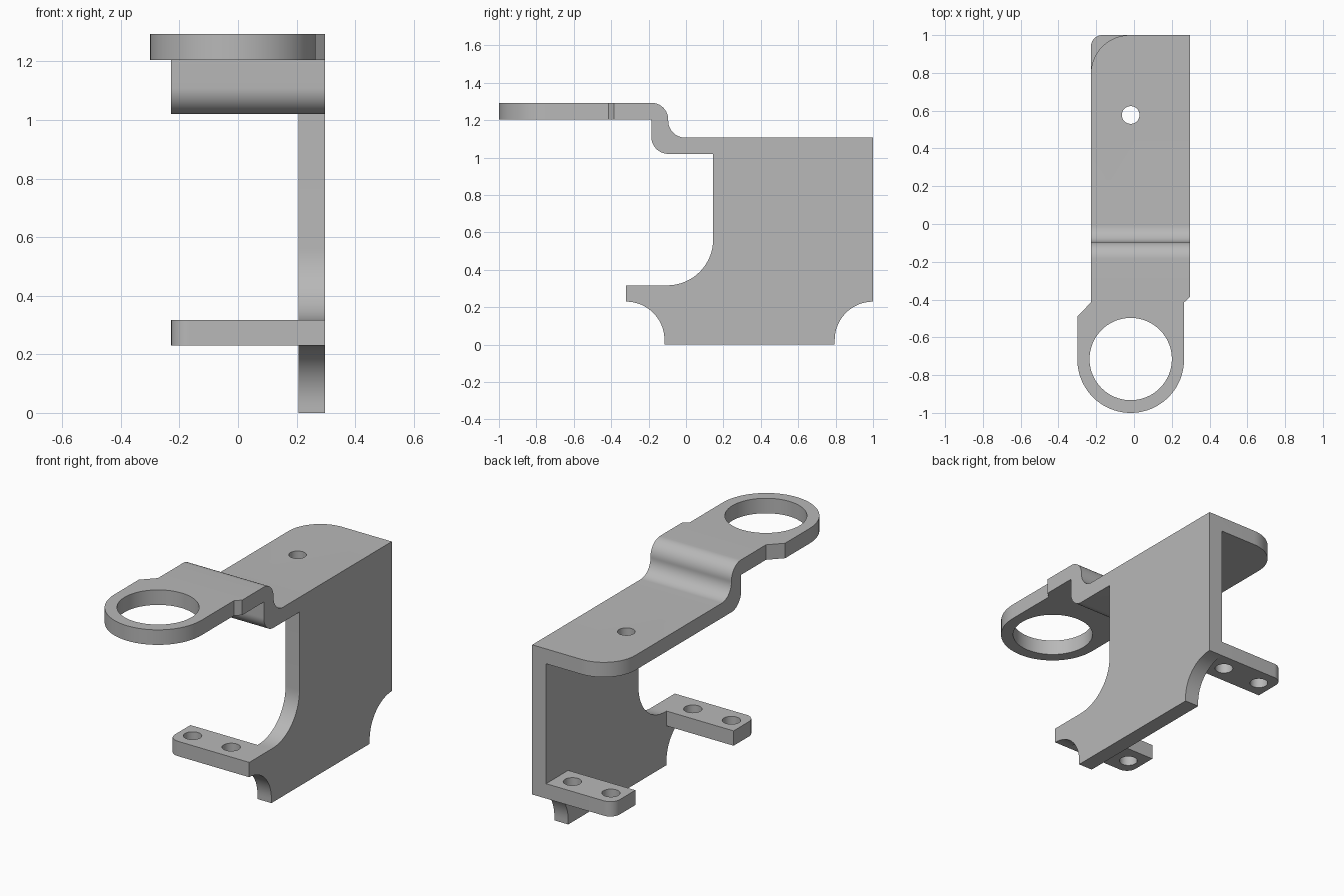
import bpy, bmesh, math
from mathutils import Vector

if "Cube" in bpy.data.objects:
    bpy.data.objects.remove(bpy.data.objects["Cube"])

grey = bpy.data.materials.new("plain_grey")
grey.diffuse_color = (0.48, 0.48, 0.48, 1)
grey.use_nodes = True
grey.node_tree.nodes["Principled BSDF"].inputs["Base Color"].default_value = grey.diffuse_color


def arc(cx, cy, r, a0, a1, n=16):
    """Points on an arc, angles in degrees."""
    return [(cx + r * math.cos(math.radians(a0 + (a1 - a0) * i / n)),
             cy + r * math.sin(math.radians(a0 + (a1 - a0) * i / n))) for i in range(n + 1)]


def prism(name, pts, lo, hi, axis):
    """Extrude an outline: axis 'x' takes (y, z) points, axis 'z' takes (x, y) points."""
    place = (lambda p, h: (h, p[0], p[1])) if axis == 'x' else (lambda p, h: (p[0], p[1], h))
    bm = bmesh.new()
    face = bm.faces.new([bm.verts.new(place(p, lo)) for p in pts])
    new = bmesh.ops.extrude_face_region(bm, geom=[face])["geom"]
    shift = Vector(place((0, 0), hi - lo))
    bmesh.ops.translate(bm, vec=shift, verts=[v for v in new if isinstance(v, bmesh.types.BMVert)])
    bmesh.ops.recalc_face_normals(bm, faces=bm.faces)
    mesh = bpy.data.meshes.new(name)
    bm.to_mesh(mesh)
    bm.free()
    mesh.materials.append(grey)
    obj = bpy.data.objects.new(name, mesh)
    bpy.context.collection.objects.link(obj)
    return obj


def combine(obj, other, operation):
    """Apply a boolean and remove the second object."""
    mod = obj.modifiers.new("bool", 'BOOLEAN')
    mod.object, mod.operation, mod.solver = other, operation, 'EXACT'
    bpy.context.view_layer.objects.active = obj
    bpy.ops.object.modifier_apply(modifier=mod.name)
    bpy.data.objects.remove(other)


def drill(obj, x, y, r, z0, z1, n=32):
    combine(obj, prism("hole_cutter", arc(x, y, r, 0, 360 - 360 / n, n - 1), z0, z1, 'z'), 'DIFFERENCE')


LEFT, INNER, RIGHT = -0.228, 0.207, 0.297
MID = -0.0175

# Stepped strap: side profile with the S-bend, trimmed by its plan outline
profile = [(-1.1, 1.205), (-0.185, 1.205)] + arc(-0.095, 1.11, 0.09, 180, 270) \
    + [(1.1, 1.02), (1.1, 1.107)] + arc(-0.005, 1.197, 0.09, 270, 180) \
    + arc(-0.185, 1.203, 0.09, 0, 90) + [(-1.1, 1.293)]
plan = arc(MID, -0.7175, 0.2825, 180, 360, 40) \
    + [(0.265, -0.415), (RIGHT, -0.385), (RIGHT, 1.0)] \
    + arc(LEFT + 0.205, 0.795, 0.205, 90, 180) + [(LEFT, -0.415), (-0.3, -0.49)]
strap = prism("bracket", profile, -0.5, 0.5, 'x')
combine(strap, prism("plan_cutter", plan, 0.9, 1.4, 'z'), 'INTERSECT')
drill(strap, MID, -0.715, 0.218, 1.1, 1.4, 64)
drill(strap, MID, 0.577, 0.047, 0.95, 1.2)

# Side plate with scooped lower corners and a large front fillet
plate = prism("side_plate",
              [(1.0, 1.06)] + arc(1.0, 0.025, 0.205, 90, 180) + [(0.795, 0), (-0.115, 0)]
              + arc(-0.32, 0.025, 0.205, 0, 90) + [(-0.32, 0.317)]
              + arc(-0.1, 0.562, 0.245, 270, 360) + [(0.145, 1.06)],
              INNER, RIGHT, 'x')
combine(strap, plate, 'UNION')

# Two mounting tabs, each with one rounded outer corner and two holes
for name, side, y_out in (("front_tab", -1, -0.32), ("back_tab", 1, 1.0)):
    y_in = y_out - side * 0.205
    outline = [(0.25, y_in), (LEFT, y_in)] \
        + arc(LEFT + 0.06, y_out - side * 0.06, 0.06, 180, 180 - side * 90, 10) + [(0.25, y_out)]
    tab = prism(name, outline, 0.23, 0.317, 'z')
    for x in (0.108, -0.142):
        drill(tab, x, (y_in + y_out) / 2, 0.049, 0.1, 0.4)
    combine(strap, tab, 'UNION')

# Smooth curved walls, keep edges sharp
bpy.ops.object.select_all(action='DESELECT')
strap.select_set(True)
bpy.context.view_layer.objects.active = strap
bpy.ops.object.shade_smooth_by_angle(angle=math.radians(30))
